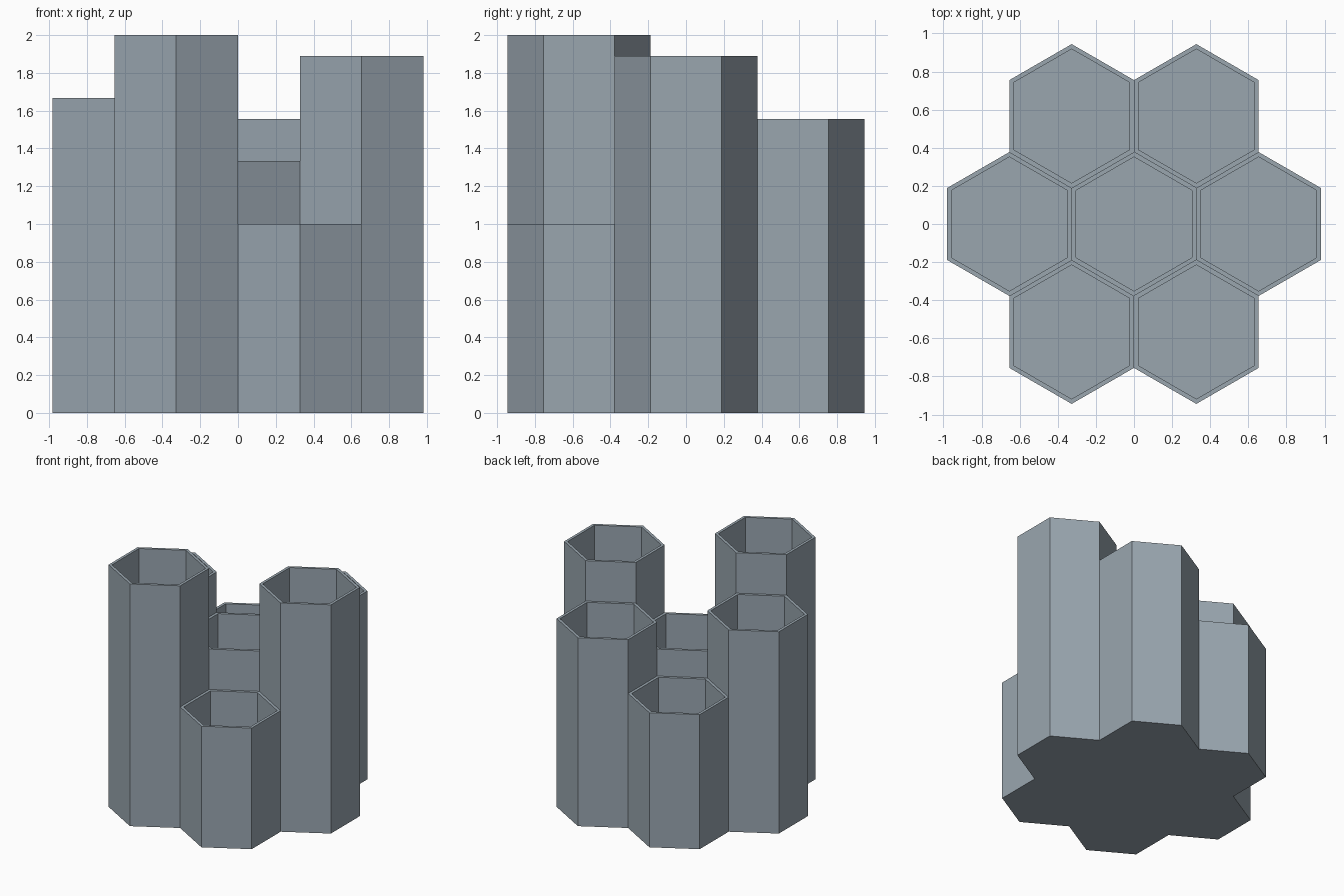
import bpy, bmesh
from math import radians, cos, sin, sqrt
from mathutils import Vector

if "Cube" in bpy.data.objects:
    bpy.data.objects.remove(bpy.data.objects["Cube"], do_unlink=True)

APOTHEM = 0.327      # half the flat-to-flat width of a cup
WALL = 0.0225
FLOOR = 0.03
RADIUS = APOTHEM * 2 / sqrt(3)
INNER = (APOTHEM - WALL) * 2 / sqrt(3)

# Cup heights: the middle cup, then the ring anticlockwise from +x
RING = [17/9, 14/9, 10/9, 15/9, 2.0, 1.0]
CENTRE = 12/9


def polar(radius, degrees):
    return Vector((radius * cos(radians(degrees)), radius * sin(radians(degrees)), 0))


cups = [(Vector((0, 0, 0)), CENTRE)]
cups += [(polar(2 * APOTHEM, 60 * i), h) for i, h in enumerate(RING)]


def neighbour_height(point):
    for centre, height in cups:
        if (centre - point).length < 0.01:
            return height
    return 0


def hexagon(centre, radius, z):
    return [centre + polar(radius, 60 * i - 30) + Vector((0, 0, z)) for i in range(6)]


bm = bmesh.new()


def face(points):
    return bm.faces.new([bm.verts.new(p) for p in points])


base_faces = []
for centre, height in cups:
    bottom = hexagon(centre, RADIUS, 0)
    top = hexagon(centre, RADIUS, height)
    rim = hexagon(centre, INNER, height)
    floor = hexagon(centre, INNER, FLOOR)
    base_faces.append(face(bottom[::-1]))
    face(floor)
    for i in range(6):
        j = (i + 1) % 6
        # Rim and inner wall
        face([top[i], top[j], rim[j], rim[i]])
        face([rim[i], rim[j], floor[j], floor[i]])
        # Outer wall, only where it rises above the adjoining cup
        low = neighbour_height(centre + polar(2 * APOTHEM, 60 * i))
        if low < height:
            lift = Vector((0, 0, low))
            face([bottom[i] + lift, bottom[j] + lift, top[j], top[i]])

# Weld the cups and merge the underside into one flat base
bmesh.ops.remove_doubles(bm, verts=bm.verts[:], dist=0.0005)
bmesh.ops.dissolve_faces(bm, faces=[f for f in base_faces if f.is_valid])

mesh = bpy.data.meshes.new("hexagonal_cups")
bm.to_mesh(mesh)
bm.free()
organiser = bpy.data.objects.new("hexagonal_cups", mesh)
bpy.context.scene.collection.objects.link(organiser)

# One flat blue grey
grey = bpy.data.materials.new("blue_grey")
grey.use_nodes = True
colour = (0.32, 0.38, 0.43, 1)
grey.diffuse_color = colour
grey.node_tree.nodes["Principled BSDF"].inputs["Base Color"].default_value = colour
mesh.materials.append(grey)
